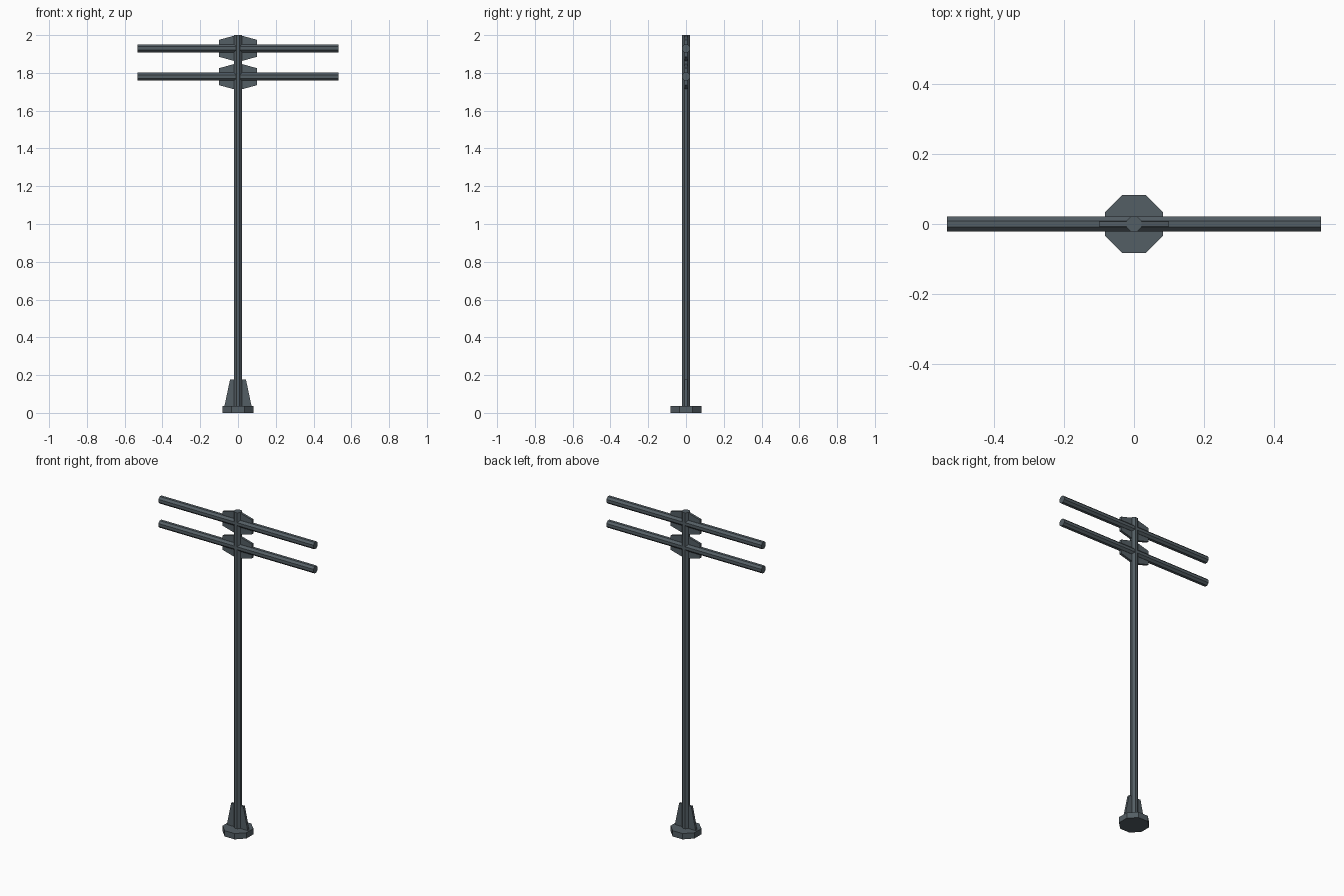
import bpy, bmesh, math
from mathutils import Matrix

if "Cube" in bpy.data.objects:
    bpy.data.objects.remove(bpy.data.objects["Cube"])

steel = bpy.data.materials.new("dark slate steel")
steel.diffuse_color = (0.088, 0.112, 0.128, 1)
steel.use_nodes = True
steel.node_tree.nodes["Principled BSDF"].inputs["Base Color"].default_value = steel.diffuse_color


def finish(name, bm):
    bmesh.ops.recalc_face_normals(bm, faces=bm.faces)
    mesh = bpy.data.meshes.new(name)
    bm.to_mesh(mesh)
    bm.free()
    mesh.materials.append(steel)
    obj = bpy.data.objects.new(name, mesh)
    bpy.context.collection.objects.link(obj)
    return obj


def octagon_bar(name, half_width, length, centre, axis="Z"):
    """Eight-sided bar with flats facing the axes."""
    bm = bmesh.new()
    r = half_width / math.cos(math.pi / 8)
    bmesh.ops.create_cone(bm, cap_ends=True, segments=8, radius1=r, radius2=r, depth=length)
    # Turn corners off the axes so that flats face them
    if max(v.co.x for v in bm.verts) > r - 1e-4:
        bmesh.ops.rotate(bm, verts=bm.verts, matrix=Matrix.Rotation(math.pi / 8, 3, "Z"))
    if axis == "X":
        bmesh.ops.rotate(bm, verts=bm.verts, matrix=Matrix.Rotation(math.pi / 2, 3, "Y"))
    bmesh.ops.translate(bm, verts=bm.verts, vec=centre)
    return finish(name, bm)


def plate(name, half_profile, thickness):
    """Flat plate from a right-hand x, z outline mirrored to the left."""
    outline = half_profile + [(-x, z) for x, z in reversed(half_profile)]
    bm = bmesh.new()
    face = bm.faces.new([bm.verts.new((x, -thickness / 2, z)) for x, z in outline])
    ext = bmesh.ops.extrude_face_region(bm, geom=[face], use_keep_orig=True)
    verts = [v for v in ext["geom"] if isinstance(v, bmesh.types.BMVert)]
    bmesh.ops.translate(bm, verts=verts, vec=(0, thickness, 0))
    return finish(name, bm)


# Foot, post and foot gusset
octagon_bar("base_plate", 0.082, 0.036, (0, 0, 0.018))
octagon_bar("post", 0.022, 1.98, (0, 0, 1.01))
plate("base_gusset", [(0.073, 0.03), (0.042, 0.177)], 0.015)

# Crossarms with their tapered gussets
for label, z in (("upper", 1.93), ("lower", 1.78)):
    octagon_bar(label + "_crossarm", 0.0215, 1.066, (0, 0, z), "X")
    plate(label + "_gusset", [(0.02, z - 0.067), (0.1, z - 0.045),
                              (0.1, z + 0.045), (0.02, z + 0.067)], 0.015)
